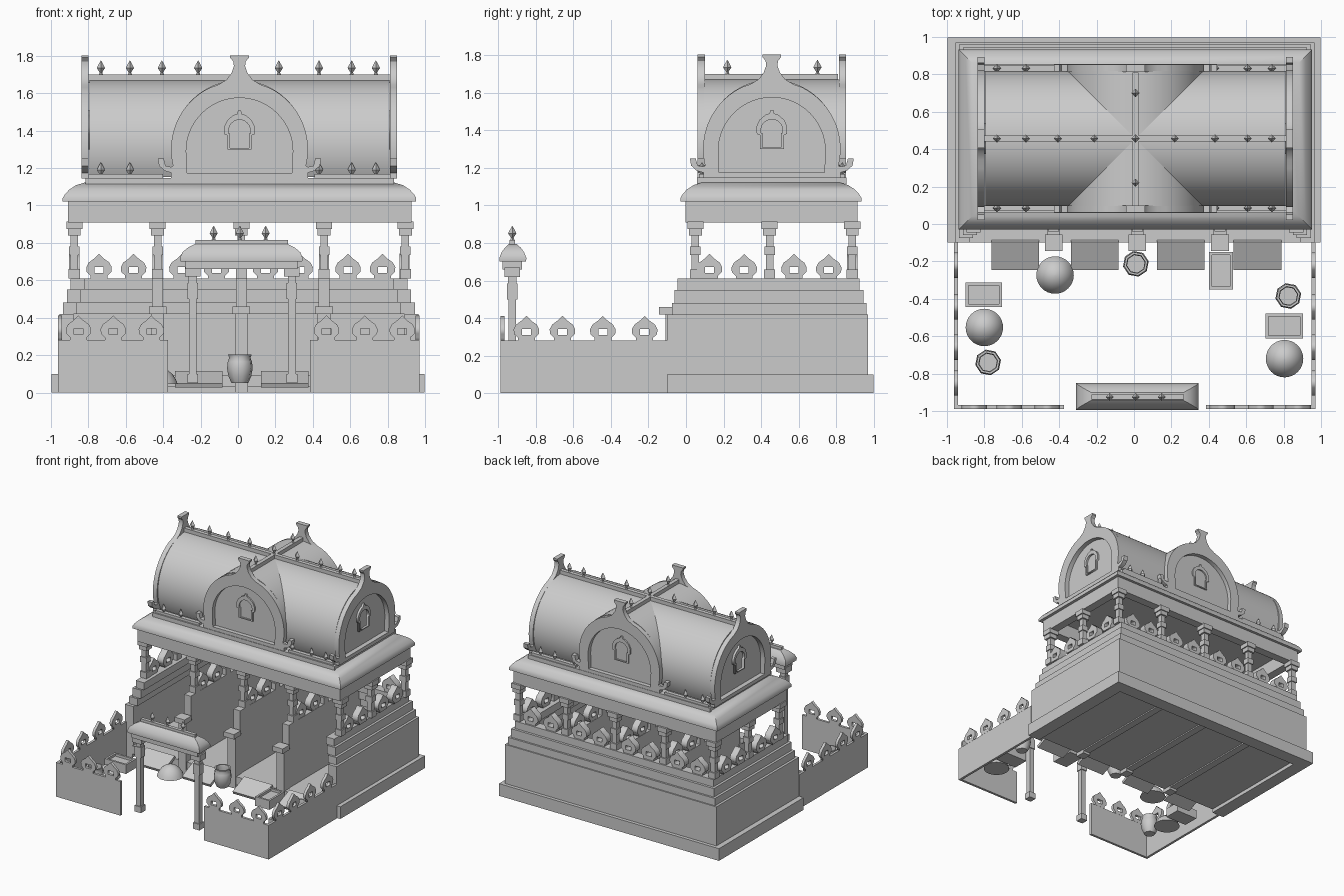
import bpy, bmesh, math
from mathutils import Matrix

if "Cube" in bpy.data.objects:
    bpy.data.objects.remove(bpy.data.objects["Cube"])

CX, CY = 0.008, 0.457   # centre of the hall


def place(name, me, matrix=Matrix()):
    ob = bpy.data.objects.new(name, me)
    ob.matrix_world = matrix
    bpy.context.collection.objects.link(ob)
    return ob


def soften(me, angle):
    if angle:
        for p in me.polygons:
            p.use_smooth = True
        me.set_sharp_from_angle(angle=math.radians(angle))


def finish(name, bm, smooth=None):
    bmesh.ops.recalc_face_normals(bm, faces=bm.faces)
    me = bpy.data.meshes.new(name)
    bm.to_mesh(me)
    bm.free()
    soften(me, smooth)
    return place(name, me)


def boxes(name, items):
    """Each item is (x0, x1, y0, y1, z0, z1)."""
    bm = bmesh.new()
    for x0, x1, y0, y1, z0, z1 in items:
        m = Matrix.Translation(((x0 + x1) / 2, (y0 + y1) / 2, (z0 + z1) / 2))
        bmesh.ops.create_cube(bm, size=1, matrix=m @ Matrix.Diagonal((x1 - x0, y1 - y0, z1 - z0, 1)))
    return finish(name, bm)


def loft(name, x, y, prof, n=4, turn=0.0, rect=False, smooth=None):
    """Stack rings (half_x, half_y, z) into a closed solid."""
    bm = bmesh.new()
    rings = []
    for hx, hy, z in prof:
        s = math.sqrt(2) if rect else 1
        ang = [math.pi / 4 * rect + turn + i * math.tau / n for i in range(n)]
        rings.append([bm.verts.new((x + hx * s * math.cos(a), y + hy * s * math.sin(a), z)) for a in ang])
    for a, b in zip(rings, rings[1:]):
        for i in range(n):
            bm.faces.new((a[i], a[(i + 1) % n], b[(i + 1) % n], b[i]))
    bm.faces.new(rings[0][::-1])
    bm.faces.new(rings[-1])
    return finish(name, bm, smooth)


def outline_mesh(name, loops, depth, smooth=None):
    """Flat outline (with holes) in XZ, thickened along Y."""
    cu = bpy.data.curves.new(name, 'CURVE')
    cu.dimensions, cu.fill_mode, cu.extrude = '2D', 'BOTH', depth / 2
    for pts in loops:
        sp = cu.splines.new('POLY')
        sp.points.add(len(pts) - 1)
        for p, (u, v) in zip(sp.points, pts):
            p.co = (u, v, 0, 1)
        sp.use_cyclic_u = True
    tmp = bpy.data.objects.new(name, cu)
    bpy.context.collection.objects.link(tmp)
    dg = bpy.context.evaluated_depsgraph_get()
    me = bpy.data.meshes.new_from_object(tmp.evaluated_get(dg))
    bpy.data.objects.remove(tmp)
    me.transform(Matrix.Rotation(math.pi / 2, 4, 'X'))
    bm = bmesh.new()
    bm.from_mesh(me)
    bmesh.ops.remove_doubles(bm, verts=bm.verts, dist=1e-5)
    bmesh.ops.recalc_face_normals(bm, faces=bm.faces)
    bm.to_mesh(me)
    bm.free()
    soften(me, smooth)
    return me


def at(x, y, z=0, turn=0):
    return Matrix.Translation((x, y, z)) @ Matrix.Rotation(math.radians(turn), 4, 'Z')


def arc(r, zc, a0, a1, n):
    return [(r * math.cos(math.radians(a0 + (a1 - a0) * i / n)),
             zc + r * math.sin(math.radians(a0 + (a1 - a0) * i / n))) for i in range(n + 1)]


def mirrored(half):
    return half + [(-u, v) for u, v in reversed(half)]


# stepped hall walls, open at the front
walls = []
for hx, y0, y1, z0, z1, t in [(0.998, -0.1, 0.998, 0, 0.1, 0.11), (0.96, -0.1, 0.97, 0.1, 0.42, 0.075),
                              (0.94, -0.075, 0.96, 0.42, 0.48, 0.075), (0.92, -0.06, 0.945, 0.48, 0.55, 0.075),
                              (0.90, -0.045, 0.925, 0.55, 0.61, 0.075)]:
    c = 0 if z0 == 0 else 0.005
    walls += [(c - hx, c - hx + t, y0, y1, z0, z1), (c + hx - t, c + hx, y0, y1, z0, z1),
              (c - hx + t, c + hx - t, y1 - t, y1, z0, z1)]
boxes("hall_walls", walls)
boxes("hall_floor", [(-0.9, 0.9, -0.1, 0.9, 0.03, 0.095)])

# stall partitions with front posts
PX = [-0.43, 0.018, 0.46]
for x in PX:
    boxes("stall_partition", [(x - 0.03, x + 0.03, -0.04, 0.9, 0.02, 0.61), (x - 0.035, x + 0.035, -0.11, -0.03, 0, 0.42),
                              (x - 0.047, x + 0.047, -0.145, -0.055, 0.42, 0.46)])

# sloping entry ramps
for x in (-0.635, -0.21, 0.25, 0.66):
    ramp = boxes("stall_ramp", [(-0.128, 0.128, -0.082, 0.082, -0.012, 0.012)])
    ramp.location = (x, -0.165, 0.07)
    ramp.rotation_euler.x = math.radians(24)

# battlement petals with a small opening
petal = mirrored([(0.045, 0), (0.045, 0.015), (0.066, 0.035), (0.068, 0.06), (0.055, 0.085), (0.025, 0.107)])
petal.insert(6, (0, 0.132))
hole = [(-0.024, 0.03), (0.024, 0.03), (0.024, 0.062), (-0.024, 0.062)]
thick_me = outline_mesh("hall_petal", [petal, hole], 0.055)
thin_me = outline_mesh("courtyard_petal", [petal, hole], 0.022)
for x in [-0.743, -0.558, -0.3, -0.115, 0.147, 0.332, 0.588, 0.773]:
    place("back_battlement", thick_me, at(x, 0.885, 0.61))
for x in [-0.875] + PX + [0.89]:
    for y in (0.125, 0.31, 0.575, 0.76):
        place("side_battlement", thick_me, at(x, y, 0.61, 90))

# courtyard wall
boxes("courtyard_wall", [(-0.962, -0.942, -0.98, -0.1, 0, 0.28), (0.95, 0.97, -0.98, -0.1, 0, 0.28),
                         (-0.962, -0.375, -0.988, -0.968, 0, 0.28), (0.385, 0.97, -0.988, -0.968, 0, 0.28)])
for x in (-0.853, -0.667, -0.463, 0.473, 0.678, 0.878):
    place("courtyard_battlement", thin_me, at(x, -0.978, 0.28))
for y in (-0.85, -0.658, -0.443, -0.22):
    for x in (-0.952, 0.96):
        place("courtyard_battlement", thin_me, at(x, y, 0.28, 90))

# hall columns
col = [(.03, .61), (.03, .66), (.02, .66), (.02, .735), (.028, .735), (.028, .78), (.02, .78),
       (.02, .84), (.034, .84), (.034, .875), (.043, .875), (.043, .915)]
spots = [(x, y) for x in [-0.875] + PX + [0.895] for y in (0.05, 0.445, 0.885)]
for x, y in spots:
    loft("hall_column", x, y, [(h, h, z) for h, z in col], rect=True)

# entablature ring and curved eave
x0, x1, y0, y1, t = -0.91, 0.928, -0.003, 0.912, 0.07
boxes("entablature", [(x0, x1, y0, y0 + t, .91, 1.025), (x0, x1, y1 - t, y1, .91, 1.025),
                      (x0, x0 + t, y0 + t, y1 - t, .91, 1.025), (x1 - t, x1, y0 + t, y1 - t, .91, 1.025)])
eave = [(0, 1.02), (0, 1.04), (.012, 1.06), (.035, 1.085), (.07, 1.108), (.115, 1.122)]
loft("eave", CX, 0.452, [(.945 - d, .482 - d, z) for d, z in eave], rect=True, smooth=40)
boxes("roof_slab", [(-0.815, 0.835, 0.058, 0.855, 1.115, 1.148)])

# crossing barrel vaults
section = arc(0.36, 1.31, -26, 206, 48)
vault = outline_mesh("main_vault", [section], 1.605, 30)
place("main_vault", vault, at(CX, CY, 0, 90))
cross = outline_mesh("cross_vault", [section], 0.72, 30)
place("cross_vault", cross, at(CX, CY))
boxes("ridge_strips", [(-0.8, 0.815, CY - .016, CY + .016, 1.655, 1.70), (CX - .016, CX + .016, 0.1, 0.81, 1.655, 1.70)])
boxes("gutter_strips", [(a, b, y - .016, y + .016, 1.145, 1.168)
                        for a, b in ((-.8, -.4), (.41, .815)) for y in (0.085, 0.832)])

# horseshoe gables with flared crest and curled feet
half = [(.365, 1.145), (.365, 1.175), (.40, 1.185), (.43, 1.212), (.436, 1.22), (.405, 1.222), (.395, 1.212), (.365, 1.206)] \
    + arc(0.366, 1.30, -14, 64, 20) + [(.115, 1.645), (.07, 1.672), (.042, 1.71), (.03, 1.745), (.033, 1.77), (.05, 1.79), (.05, 1.803)]
half[4], half[5] = (.436, 1.25), (.405, 1.25)
opening = [(.28, 1.175)] + arc(0.285, 1.29, 0, 180, 32) + [(-.28, 1.175)]
gable = outline_mesh("gable", [mirrored(half), opening], 0.038, 30)
frame = mirrored([(.064, 1.30), (.064, 1.375), (.08, 1.38), (.082, 1.42), (.066, 1.455), (.035, 1.482), (.012, 1.49), (.008, 1.507)])
niche = [(-.05, 1.308), (-.05, 1.385), (-.058, 1.385)] + arc(.058, 1.4, 180, 0, 12) + [(.058, 1.385), (.05, 1.385), (.05, 1.308)]
window = outline_mesh("gable_window", [frame, niche], 0.03)
for x, y, turn, dx, dy in [(CX, 0.081, 0, 0, .02), (CX, 0.833, 180, 0, -.02), (-0.817, CY, 90, .02, 0), (0.832, CY, -90, -.02, 0)]:
    place("gable", gable, at(x, y, 0, turn))
    place("gable_window", window, at(x + dx, y + dy, 0, turn))


# spikes along ridges and gutters
def spike(x, y, z):
    loft("spike", x, y, [(r, r, z + h) for r, h in [(.013, -.005), (.007, .012), (.022, .035), (.012, .055), (.001, .075)]])


for x in (-0.733, -0.578, -0.407, -0.213, 0.008, 0.218, 0.433, 0.608, 0.737):
    spike(x, CY, 1.70)
    if abs(x) > 0.42:
        spike(x, 0.085, 1.155)
        spike(x, 0.832, 1.155)
for y in (0.22, 0.70):
    spike(CX, y, 1.70)

# entrance gate
GX, GY = 0.018, -0.925
post = [(.029, .05), (.029, .1), (.021, .1), (.021, .5), (.028, .5), (.028, .585), (.022, .585),
        (.022, .62), (.042, .62), (.042, .67)]
for x in (-0.242, 0.288):
    loft("gate_post", x, GY, [(h, h, z) for h, z in post], rect=True)
boxes("gate_lintel", [(GX - .3, GX + .3, GY - .052, GY + .052, .66, .705)])
gate_eave = [(.325, .07, .70), (.328, .072, .72), (.315, .06, .75), (.285, .042, .775), (.245, .02, .795)]
loft("gate_roof", GX, GY + 0.003, gate_eave, rect=True, smooth=40)
boxes("gate_ridge", [(GX - .245, GX + .25, GY - .014, GY + .014, .78, .816)])
for x in (-0.13, 0.01, 0.148):
    spike(x, GY, .816)

# market goods: heaps, jars, crates
heap = [(.1, .045), (.09, .07), (.07, .1), (.045, .12), (.02, .13), (.002, .132)]
for x, y in ((-0.422, -0.273), (-0.8, -0.553), (0.805, -0.72)):
    loft("spice_heap", x, y, [(r, r, z) for r, z in heap], n=32, smooth=60)
jar = [(.045, .05), (.062, .085), (.07, .13), (.066, .165), (.058, .185), (.064, .202), (.052, .202), (.048, .18), (.055, .1)]
for x, y in ((0.01, -0.213), (-0.78, -0.74), (0.825, -0.385)):
    loft("jar", x, y, [(r, r, z) for r, z in jar], n=8, turn=.2, smooth=50)
for x, y, hx, hy in ((0.465, -0.25, .065, .1), (-0.803, -0.378, .097, .066), (0.803, -0.545, .1, .066)):
    loft("crate", x, y, [(hx, hy, .045), (hx, hy, .12), (hx - .016, hy - .016, .12), (hx - .016, hy - .016, .1)], rect=True)
